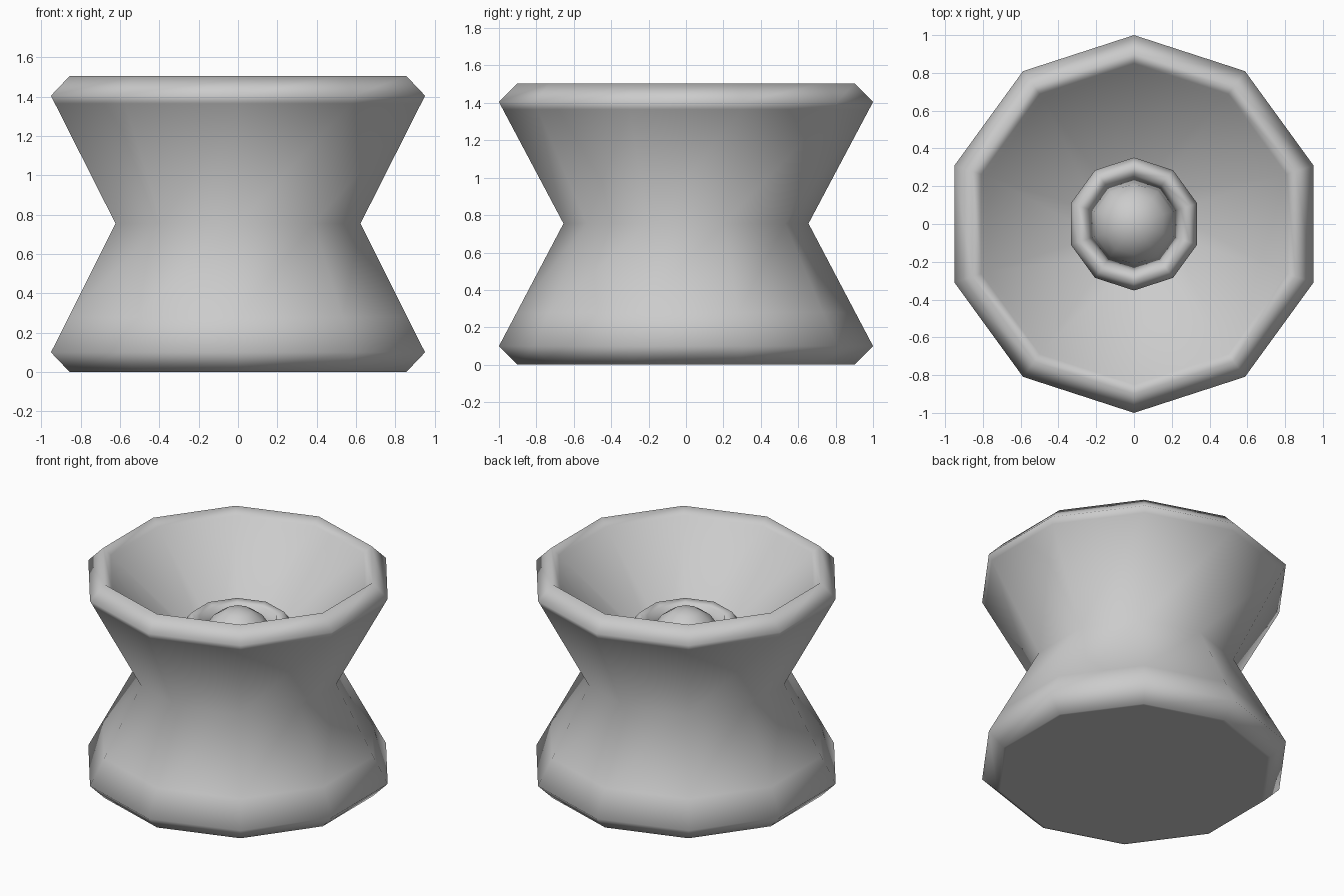
import bpy
import math

cube = bpy.data.objects.get("Cube")
if cube:
    bpy.data.objects.remove(cube, do_unlink=True)

SIDES = 10

# One plain grey for every part
grey = bpy.data.materials.new("plain grey")
grey.use_nodes = True
COLOUR = (0.6, 0.6, 0.6, 1)
grey.diffuse_color = COLOUR
grey.node_tree.nodes["Principled BSDF"].inputs["Base Color"].default_value = COLOUR


def finish(obj):
    obj.data.materials.append(grey)
    obj.data.shade_smooth()


def lathe(name, profile, closed=False):
    """Turn a (radius, height) profile into a ten-sided solid."""
    verts, faces = [], []
    for r, z in profile:
        for i in range(SIDES):
            a = math.pi / 2 + math.tau * i / SIDES
            verts.append((r * math.cos(a), r * math.sin(a), z))
    n = len(profile)
    for k in range(n if closed else n - 1):
        low, high = k * SIDES, (k + 1) % n * SIDES
        for i in range(SIDES):
            j = (i + 1) % SIDES
            faces.append((low + i, low + j, high + j, high + i))
    if not closed:
        faces.append(tuple(reversed(range(SIDES))))
        faces.append(tuple(range((n - 1) * SIDES, n * SIDES)))
    mesh = bpy.data.meshes.new(name)
    mesh.from_pydata(verts, [], faces)
    obj = bpy.data.objects.new(name, mesh)
    bpy.context.collection.objects.link(obj)
    finish(obj)


# Waisted body with chamfered foot and lip, and a funnel-shaped bowl
lathe("body", [(0.88, 0), (0.9, 0), (1, 0.1), (0.905, 0.28), (0.655, 0.755),
               (0.979, 1.365), (1, 1.405), (0.9, 1.505),
               (0.85, 1.46), (0.82, 1.43), (0.2, 0.9)])

# Raised collar in the bowl
lathe("collar", [(0.29, 0.94), (0.352, 1.075), (0.31, 1.13),
                 (0.26, 1.115), (0.21, 0.95)], closed=True)

# Ball held by the collar
bpy.ops.mesh.primitive_uv_sphere_add(segments=SIDES, ring_count=8,
                                     radius=0.23, location=(0, 0, 0.97))
ball = bpy.context.object
ball.name = "ball"
finish(ball)
